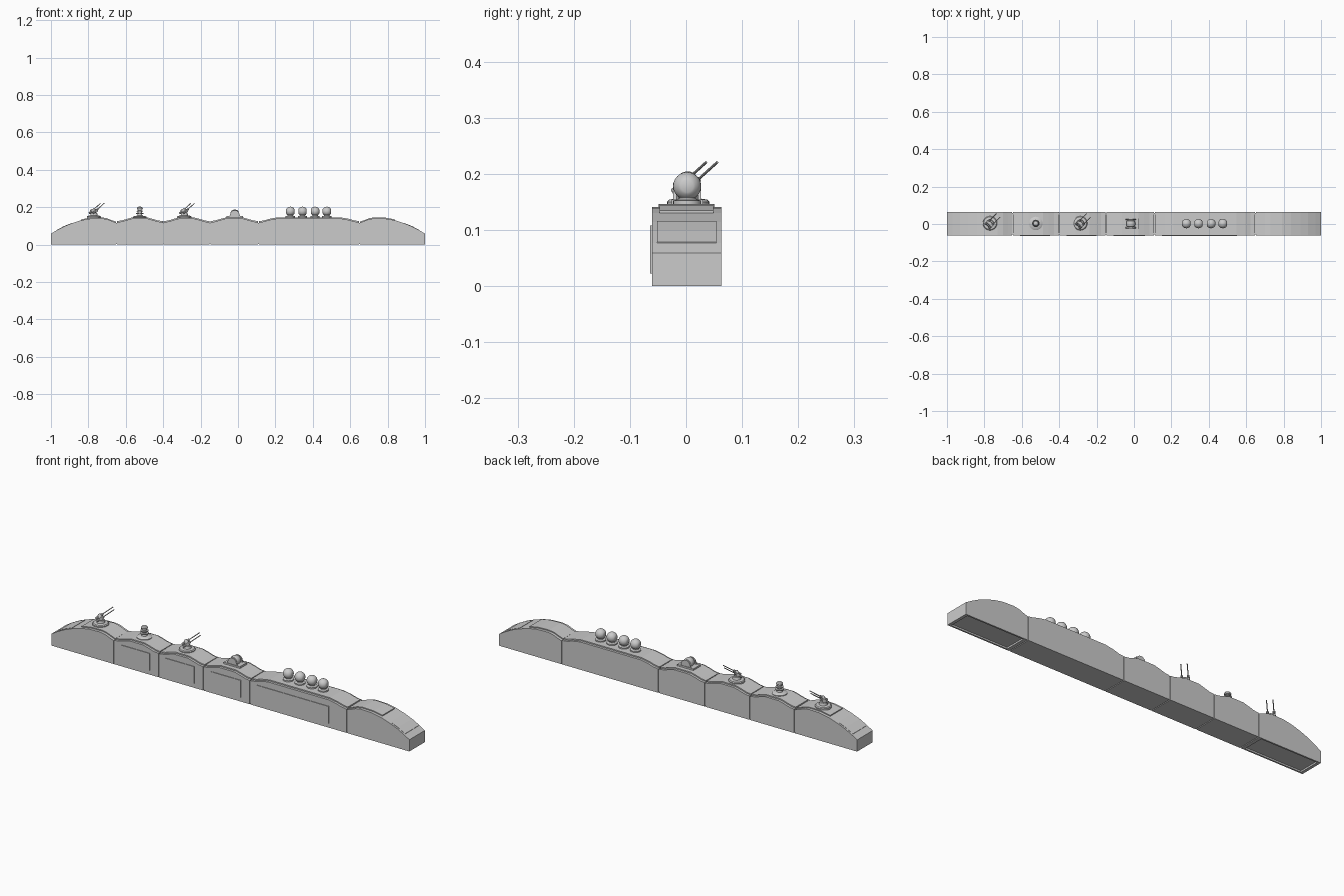
import bpy, bmesh, math
from mathutils import Vector

if "Cube" in bpy.data.objects:
    bpy.data.objects.remove(bpy.data.objects["Cube"])

YC = 0.001   # body centre, offset by the side panels


def finish(name, bm, smooth=False):
    bmesh.ops.recalc_face_normals(bm, faces=bm.faces)
    me = bpy.data.meshes.new(name)
    bm.to_mesh(me)
    bm.free()
    ob = bpy.data.objects.new(name, me)
    bpy.context.collection.objects.link(ob)
    if smooth:
        bpy.ops.object.select_all(action='DESELECT')
        ob.select_set(True)
        bpy.context.view_layer.objects.active = ob
        bpy.ops.object.shade_smooth_by_angle(angle=math.radians(35))
    return ob


def extrude(name, pts, y0, y1):
    """Extrude an xz outline along y."""
    bm = bmesh.new()
    f = bm.faces.new([bm.verts.new((x, y0, z)) for x, z in pts])
    r = bmesh.ops.extrude_face_region(bm, geom=[f])
    bmesh.ops.translate(bm, vec=(0, y1 - y0, 0),
                        verts=[v for v in r['geom'] if isinstance(v, bmesh.types.BMVert)])
    return finish(name, bm)


def box(name, x0, x1, y0, y1, z0, z1):
    return extrude(name, [(x0, z0), (x1, z0), (x1, z1), (x0, z1)], y0, y1)


def lathe(name, origin, profile, axis=(0, 0, 1), n=24):
    """Spin an (r, h) profile around an axis through origin."""
    bm = bmesh.new()
    rings = [[bm.verts.new((r * math.cos(a), r * math.sin(a), h))
              for a in (2 * math.pi * i / n for i in range(n))] for r, h in profile]
    for a, b in zip(rings, rings[1:]):
        for i in range(n):
            j = (i + 1) % n
            bm.faces.new((a[i], a[j], b[j], b[i]))
    bm.faces.new(rings[0])
    bm.faces.new(rings[-1])
    m = Vector((0, 0, 1)).rotation_difference(Vector(axis)).to_matrix().to_4x4()
    m.translation = origin
    bmesh.ops.transform(bm, matrix=m, verts=bm.verts)
    return finish(name, bm, True)


def rod(name, a, b, r, n=10):
    d = Vector(b) - Vector(a)
    return lathe(name, a, [(r, 0), (r, d.length)], d, n)


def sphere_profile(r, cut, n=12):
    a0 = math.asin(cut / r)
    return [(r * math.sin(a), -r * math.cos(a))
            for a in (a0 + (math.pi - 2 * a0) * i / n for i in range(n + 1))]


def strip(name, top, half, lift, drop=0.010):
    """Plate that follows a roof line."""
    pts = [(x, z + lift) for x, z in top] + [(x, z - drop) for x, z in reversed(top)]
    return extrude(name, pts, YC - half, YC + half)


def middle_roof(x0, x1, ramp):
    half = [(0, .120), (.025, .123), (.055, .132), (ramp, .140)]
    return [(x0 + d, z) for d, z in half] + [(x1 - d, z) for d, z in reversed(half)]


# end cars: roof line measured on the right, mirrored for the left
nose = [(.652, .118), (.675, .126), (.70, .136), (.73, .141), (.79, .139),
        (.84, .130), (.89, .114), (.93, .098), (.97, .077), (1.0, .059)]
for s, side in ((1, 'right'), (-1, 'left')):
    line = [(s * x, z) for x, z in nose]
    body = extrude(side + '_end_car', [(s * 1.0, 0), (s * .652, 0)] + line, YC - .062, YC + .062)
    # shallow recess underneath
    cut = box(side + '_recess_cutter', min(s * .67, s * .985), max(s * .67, s * .985),
              YC - .054, YC + .054, -.02, .008)
    cut.hide_render = True
    cut.hide_viewport = True
    m = body.modifiers.new('recess', 'BOOLEAN')
    m.object = cut
    m.solver = 'EXACT'
    strip(side + '_end_roof_plate', line[:6], .048, .005)
    strip(side + '_nose_window', line[6:9], .053, .0015, .005)

# middle cars with roof plates and front side panels
for i, (x0, x1, ramp) in enumerate([(-.65, -.40, .085), (-.40, -.15, .085),
                                    (-.15, .11, .085), (.11, .65, .10)], 1):
    a, b = x0 + .002, x1 - .002
    roof = middle_roof(a, b, ramp)
    extrude(f'car_{i}_body', [(b, 0), (a, 0)] + roof, YC - .062, YC + .062)
    strip(f'car_{i}_roof_plate', roof, .050, .006)
    box(f'car_{i}_side_panel', x0 + .04, x1 - (.05 if i < 4 else .10), -.064, -.055, .022, .108)
box('inner_core', -.66, .66, YC - .058, YC + .058, .004, .115)

# twin gun turrets
for k, x in enumerate((-.77, -.287), 1):
    lathe(f'gun_{k}_base', (x, .004, .138),
          [(.038, 0), (.038, .012), (.034, .016), (.020, .018), (.017, .030), (.012, .032), (.012, .042)])
    d = Vector((.040, .040, .036))
    c = Vector((x, .002, .181))
    p = Vector((1, -1, 0)).normalized()
    rod(f'gun_{k}_trunnion', c - p * .020, c + p * .020, .009, 16)
    for q in (-1, 1):
        o = c + p * q * .014
        rod(f'gun_{k}_breech_{q}', o - d * .35, o + d * .25, .006)
        rod(f'gun_{k}_barrel_{q}', o, o + d * 1.1, .0023)

# ringed sensor post
lathe('sensor_post', (-.525, .003, .138),
      [(.036, 0), (.036, .011), (.030, .015), (.014, .017), (.012, .026), (.020, .027), (.020, .031),
       (.011, .032), (.011, .038), (.018, .039), (.018, .043), (.010, .044), (.010, .050),
       (.015, .051), (.016, .057), (.012, .063), (.004, .066)])

# drum projector in a bracket
box('projector_base', -.062, .028, -.026, .030, .138, .154)
for y in (-.023, .021):
    extrude(f'projector_bracket_{y}', [(-.046, .15), (.012, .15), (.004, .174), (-.008, .184),
                                       (-.026, .184), (-.038, .174)], y, y + .006)
lathe('projector_drum', (-.017, .002, .164),
      [(.014, -.019), (.021, -.015), (.024, -.006), (.024, .006), (.021, .015), (.014, .019)], (0, 1, 0))

# row of four dome spheres
for k, x in enumerate((.28, .345, .412, .475), 1):
    lathe(f'sphere_{k}_foot', (x, .002, .140), [(.025, 0), (.025, .012), (.015, .015), (.013, .025)])
    lathe(f'sphere_{k}', (x, .002, .178), sphere_profile(.025, .011), (1, 0, 0))
